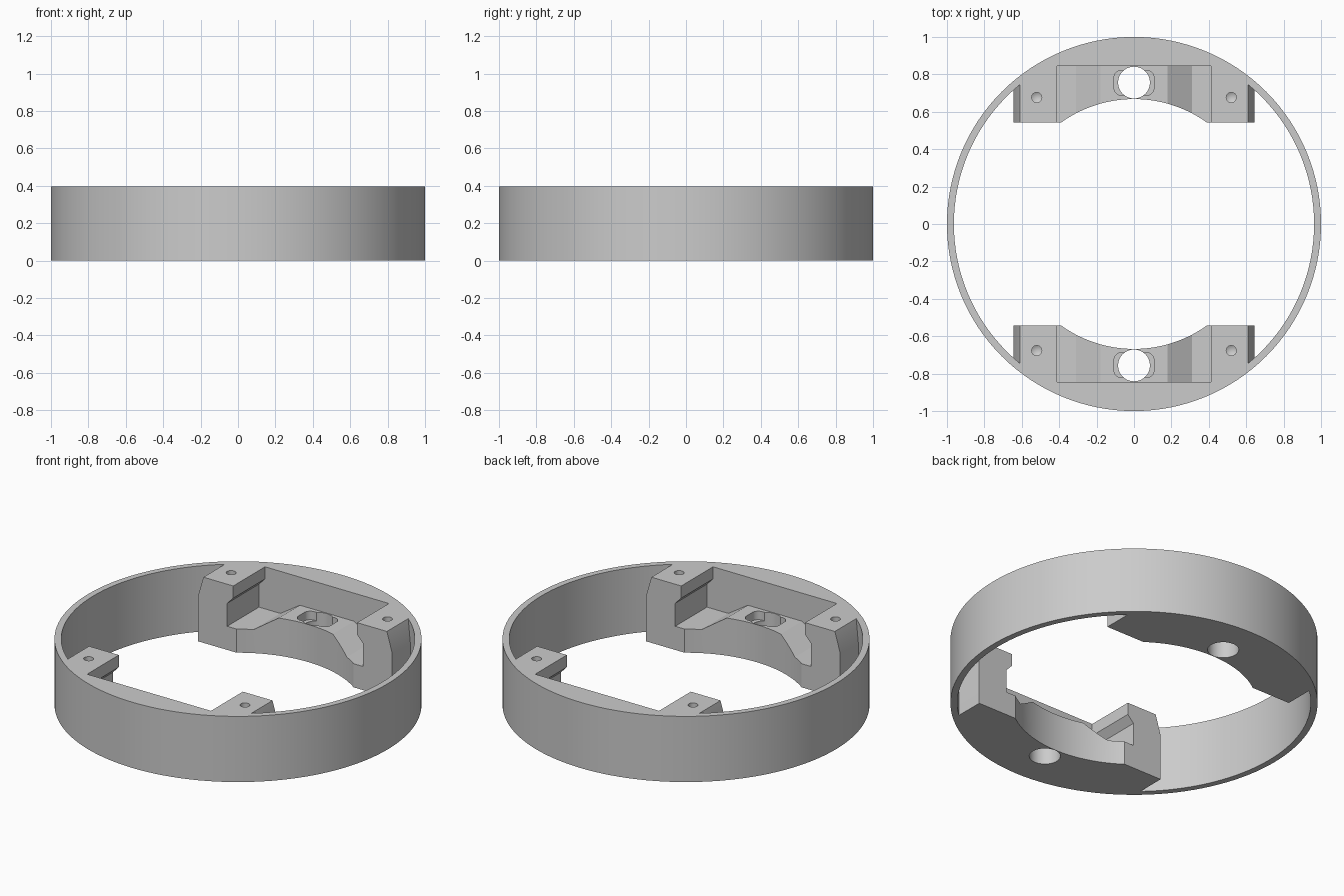
import bpy, bmesh, math

if "Cube" in bpy.data.objects:
    bpy.data.objects.remove(bpy.data.objects["Cube"])

H = 0.395          # ring height
SEG = 128

grey = bpy.data.materials.new("grey plastic")
grey.diffuse_color = (0.6, 0.6, 0.6, 1)
grey.use_nodes = True
grey.node_tree.nodes["Principled BSDF"].inputs["Base Color"].default_value = grey.diffuse_color


def finish(name, bm):
    bmesh.ops.recalc_face_normals(bm, faces=bm.faces)
    me = bpy.data.meshes.new(name)
    bm.to_mesh(me)
    bm.free()
    me.materials.append(grey)
    ob = bpy.data.objects.new(name, me)
    bpy.context.collection.objects.link(ob)
    return ob


def extrude(name, pts, vec):
    """Closed prism: 3D outline swept along vec."""
    bm = bmesh.new()
    f = bm.faces.new([bm.verts.new(p) for p in pts])
    r = bmesh.ops.extrude_face_region(bm, geom=[f], use_keep_orig=True)
    new = [v for v in r["geom"] if isinstance(v, bmesh.types.BMVert)]
    bmesh.ops.translate(bm, verts=new, vec=vec)
    return finish(name, bm)


def cylinder(name, r, z0, z1, x=0, y=0, n=SEG):
    pts = [(x + r * math.cos(2 * math.pi * i / n),
            y + r * math.sin(2 * math.pi * i / n), z0) for i in range(n)]
    return extrude(name, pts, (0, 0, z1 - z0))


def subtract(ob, cutter):
    m = ob.modifiers.new("cut", 'BOOLEAN')
    m.operation, m.solver, m.object = 'DIFFERENCE', 'EXACT', cutter
    bpy.context.view_layer.objects.active = ob
    bpy.ops.object.modifier_apply(modifier=m.name)
    bpy.data.objects.remove(cutter)


def both_sides(half):
    """Mirror an open x/z half profile into a closed outline."""
    return half + [(-x, z) for x, z in reversed(half)]


def prism_y(name, half, s, y0, y1):
    pts = [(x, s * y0, z) for x, z in both_sides(half)]
    return extrude(name, pts, (0, s * (y1 - y0), 0))


def drill(name, x, y, r, depth):
    """Blind screw hole with a conical tip."""
    bm = bmesh.new()
    n = 24
    rings = [[bm.verts.new((x + r * math.cos(2 * math.pi * i / n),
                            y + r * math.sin(2 * math.pi * i / n), z)) for i in range(n)]
             for z in (H + 0.1, H - depth)]
    tip = bm.verts.new((x, y, H - depth - r * 0.6))
    bm.faces.new(rings[0])
    for i in range(n):
        j = (i + 1) % n
        bm.faces.new((rings[0][i], rings[0][j], rings[1][j], rings[1][i]))
        bm.faces.new((rings[1][i], rings[1][j], tip))
    return finish(name, bm)


def slot(name, y, hx, hy, r, z0, z1):
    """Rounded rectangle recess."""
    pts = []
    for k, (sx, sy) in enumerate(((1, 1), (-1, 1), (-1, -1), (1, -1))):
        for i in range(9):
            a = math.pi / 2 * (k + i / 8)
            pts.append((sx * (hx - r) + r * math.cos(a),
                        y + sy * (hy - r) + r * math.sin(a), z0))
    return extrude(name, pts, (0, 0, z1 - z0))


# inner void of the ring, leaving two mounting blocks with tapered ends
void = cylinder("void", 0.963, -0.1, H + 0.1)
taper = 0.035 / 0.12
block_half = [(0.645, -0.2), (0.645, 0.275), (0.61 - 0.2 * taper, H + 0.2)]
for s in (1, -1):
    subtract(void, prism_y("block", block_half, s, 0.543, 1.1))

housing = cylinder("ring_housing", 1.0, 0, H)
subtract(housing, void)

# round clearance through the middle
subtract(housing, cylinder("bore", 0.668, -0.1, H + 0.1))

# pocket with undercut lips and a raised central floor
pocket_half = [(0.18, 0.226), (0.31, 0.142), (0.452, 0.142), (0.452, 0.28),
               (0.412, 0.322), (0.412, H + 0.1)]
for s in (1, -1):
    subtract(housing, prism_y("pocket", pocket_half, s, 0.45, 0.845))
    subtract(housing, slot("recess", s * 0.755, 0.107, 0.067, 0.04, 0.175, 0.3))
    subtract(housing, cylinder("cable_hole", 0.085, -0.1, 0.3, 0, s * 0.756, 48))
    for x in (-0.52, 0.52):
        subtract(housing, drill("screw_hole", x, s * 0.677, 0.027, 0.12))

bpy.ops.object.select_all(action='DESELECT')
housing.select_set(True)
bpy.context.view_layer.objects.active = housing
bpy.ops.object.shade_smooth_by_angle(angle=math.radians(25))
